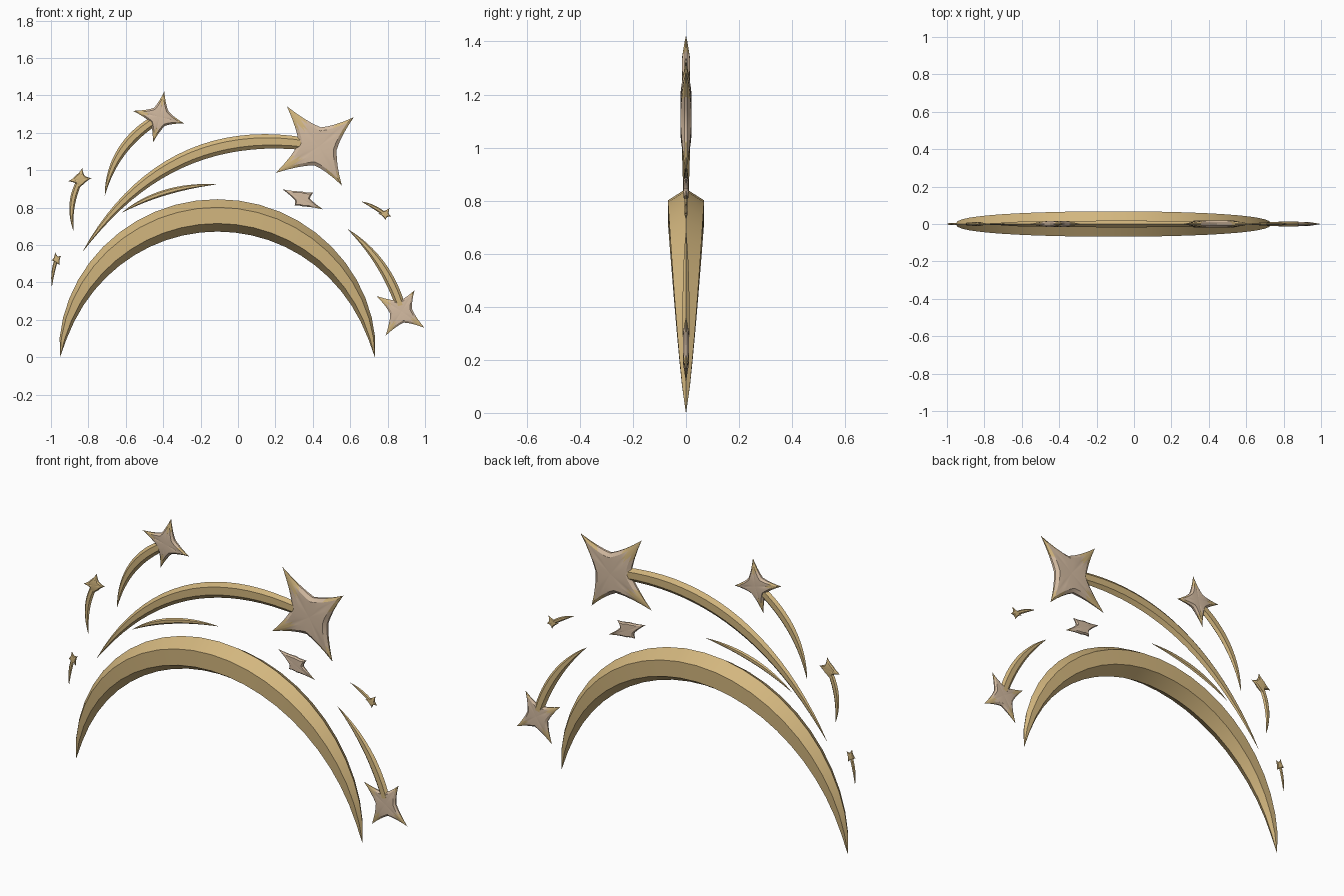
import bpy, bmesh, math
from mathutils import Vector

if "Cube" in bpy.data.objects:
    bpy.data.objects.remove(bpy.data.objects["Cube"])


def make_mat(name, col):
    m = bpy.data.materials.new(name)
    m.diffuse_color = (*col, 1)
    m.use_nodes = True
    m.node_tree.nodes["Principled BSDF"].inputs["Base Color"].default_value = m.diffuse_color
    return m


GOLD = make_mat("gold", (0.65, 0.47, 0.21))
PALE = make_mat("pale_rose_gold", (0.66, 0.50, 0.36))


def finish(bm, name):
    bmesh.ops.remove_doubles(bm, verts=bm.verts, dist=0.0002)
    bmesh.ops.recalc_face_normals(bm, faces=bm.faces)
    me = bpy.data.meshes.new(name)
    bm.to_mesh(me)
    bm.free()
    me.materials.append(GOLD)
    me.materials.append(PALE)
    ob = bpy.data.objects.new(name, me)
    bpy.context.collection.objects.link(ob)
    bpy.ops.object.select_all(action='DESELECT')
    ob.select_set(True)
    bpy.context.view_layer.objects.active = ob
    bpy.ops.object.shade_smooth_by_angle(angle=math.radians(22))


def hex_sweep(name, path, radius, depth):
    """Hexagonal section swept along an xz path; depth scales it in y."""
    bm = bmesh.new()
    n = len(path) - 1
    rings = []
    for i, p in enumerate(path):
        t = (path[min(i + 1, n)] - path[max(i - 1, 0)]).normalized()
        r = max(radius(i / n), 0.0005)
        ring = []
        for k in range(6):
            a = math.radians(90 + 60 * k)
            s = r * math.sin(a)
            ring.append(bm.verts.new((p.x - t.y * s, r * depth * math.cos(a), p.y + t.x * s)))
        rings.append(ring)
    for a, b in zip(rings, rings[1:]):
        for k in range(6):
            bm.faces.new((a[k], a[(k + 1) % 6], b[(k + 1) % 6], b[k]))
    bm.faces.new(rings[0])
    bm.faces.new(rings[-1])
    finish(bm, name)


def trail(name, start, mid, end, r, depth=0.55, reach=0.65, steps=16):
    """Tapered streak through three points; reach 1 tapers both ends."""
    p0, m, p2 = Vector(start), Vector(mid), Vector(end)
    c = m * 2 - (p0 + p2) / 2
    pts = [p0 * (1 - t) ** 2 + c * 2 * t * (1 - t) + p2 * t * t
           for t in (i / steps for i in range(steps + 1))]
    hex_sweep(name, pts, lambda t: r * max(math.sin(math.pi * reach * t), 0) ** 0.8, depth)


def star(name, centre, tips, h, valley=0.40, pale_reach=0.55):
    """Four-pointed star with curved edges, bevelled on both sides."""
    c = Vector(centre)
    tips = [Vector(t) - c for t in tips]
    outline = []
    for i, a in enumerate(tips):
        b = tips[(i + 1) % 4]
        v = (a.normalized() + b.normalized()).normalized() * valley * (a.length + b.length) / 2
        seg = 4
        for k in range(seg):                      # tip to valley
            t = k / seg
            q = a * 0.42 + v * 0.42
            outline.append((a * (1 - t) ** 2 + q * 2 * t * (1 - t) + v * t * t))
        for k in range(seg):                      # valley to next tip
            t = k / seg
            q = b * 0.42 + v * 0.42
            outline.append((v * (1 - t) ** 2 + q * 2 * t * (1 - t) + b * t * t))
    big = max(t.length for t in tips)
    bm = bmesh.new()
    n = len(outline)

    def ring(scale, y_of):
        return [bm.verts.new((c.x + p.x * scale, y_of(p.length * scale / big), c.y + p.y * scale))
                for p in outline]

    rims = []
    for s in (-1, 1):
        top = lambda q: s * h * min(1, max(0, 1.5 * (1 - q)))
        edge = lambda q: s * h * 0.5 * max(0, 1 - q)
        mid = bm.verts.new((c.x, s * h, c.y))
        rings = [ring(0.5, top), ring(0.82, top), ring(1.0, edge)]
        for i in range(n):
            j = (i + 1) % n
            bm.faces.new((mid, rings[0][i], rings[0][j]))
            for a, b in zip(rings, rings[1:]):
                bm.faces.new((a[i], b[i], b[j], a[j]))
        rims.append(rings[-1])
    for i in range(n):
        j = (i + 1) % n
        bm.faces.new((rims[0][i], rims[0][j], rims[1][j], rims[1][i]))
    # pale heart, gold points
    for f in bm.faces:
        p = f.calc_center_median()
        d = math.hypot(p.x - c.x, p.z - c.y)
        f.material_index = 1 if d < pale_reach * big else 0
    finish(bm, name)


# Main crescent arch
R, cz, a0 = 0.8466, -0.0886, math.radians(6.0)
arc = []
for i in range(25):
    a = math.pi - a0 - (math.pi - 2 * a0) * i / 24
    arc.append(Vector((-0.11 + R * math.cos(a), cz + R * math.sin(a))))
hex_sweep("crescent_arch", arc, lambda t: 0.0865 * max(math.sin(math.pi * t), 0) ** 0.75, 0.91)

# Streaks behind the stars
trail("large_trail", (-.83, .565), (-.31, 1.048), (.36, 1.14), 0.041, 0.5, 0.72, 20)
trail("thin_streak", (-.62, .773), (-.39, .88), (-.117, .924), 0.015, 0.55, 1.0)
trail("upper_left_trail", (-.712, .865), (-.622, 1.10), (-.43, 1.275), 0.028)
trail("left_trail", (-.88, .677), (-.886, .818), (-.845, .945), 0.017)
trail("far_left_trail", (-.995, .378), (-.988, .455), (-.97, .525), 0.010)
trail("lower_right_trail", (.587, .684), (.762, .495), (.873, .26), 0.027)
trail("right_trail", (.661, .832), (.725, .803), (.785, .765), 0.011)

# Stars
star("large_star", (.432, 1.125), [(.261, 1.342), (.619, 1.283), (.555, .918), (.202, .985)], 0.020)
star("upper_left_star", (-.418, 1.285), [(-.394, 1.422), (-.288, 1.25), (-.455, 1.147), (-.562, 1.317)], 0.016)
star("lower_right_star", (.875, .245), [(.944, .358), (.997, .157), (.789, .115), (.741, .327)], 0.012)
star("small_pale_star", (.341, .845), [(.237, .898), (.402, .88), (.455, .79), (.302, .81)], 0.010,
     0.45, 0.8)
star("left_star", (-.843, .95), [(-.832, 1.012), (-.783, .957), (-.86, .89), (-.908, .94)], 0.010,
     0.5, 0)
star("far_left_star", (-.971, .522), [(-.978, .562), (-.945, .543), (-.953, .49), (-.997, .518)], 0.006,
     0.5, 0)
star("right_star", (.788, .763), [(.81, .798), (.82, .752), (.788, .732), (.75, .768)], 0.006,
     0.5, 0)
